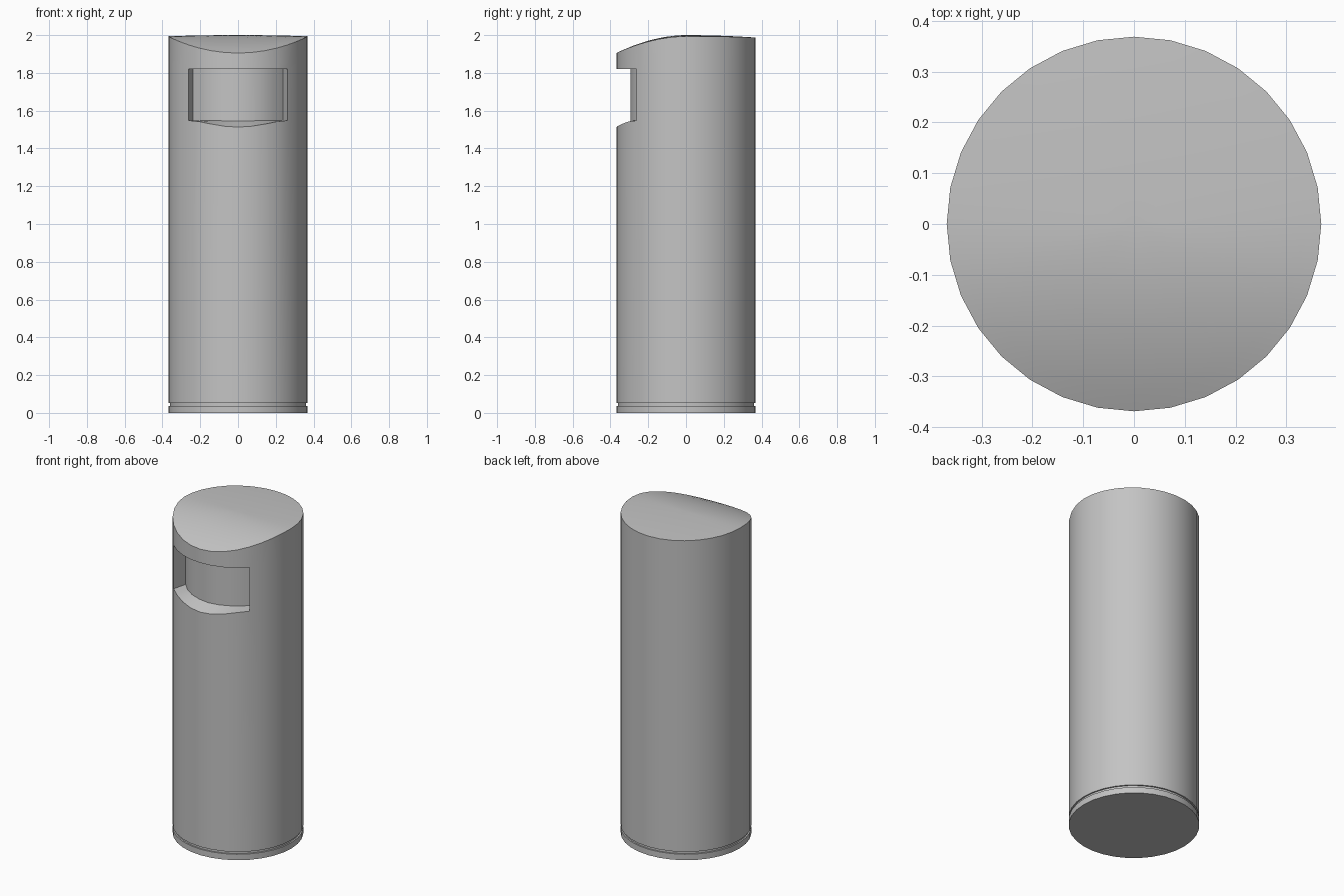
import bpy, bmesh, math

cube = bpy.data.objects.get("Cube")
if cube:
    bpy.data.objects.remove(cube, do_unlink=True)

SIDES, R = 32, 0.369
INNER_R = 0.295          # curved back wall of the opening
SLOT_TOP = 1.82
SLOT = range(20, 29)     # rim columns spanned by the opening, centred on -y

grey = bpy.data.materials.new("grey metal")
grey.use_nodes = True
grey.diffuse_color = (0.55, 0.55, 0.55, 1)
grey.node_tree.nodes["Principled BSDF"].inputs["Base Color"].default_value = (0.55, 0.55, 0.55, 1)


def polar(r, angle):
    return r * math.cos(angle), r * math.sin(angle)


def lid_z(x, y):
    """Curved lid: drops to the front, almost level at the back."""
    t = y / R
    drop = 0.095 * abs(t) ** 1.9 if t < 0 else 0.013 * t * t
    return 2.0 - drop - 0.006 * (x / R) ** 2


def ledge_z(y):
    """Opening floor, rounded down towards the front."""
    t = max(0.0, (-y - 0.262) / 0.107)
    return 1.548 - 0.035 * t * t


def finish(obj):
    obj.data.materials.append(grey)
    bpy.ops.object.select_all(action='DESELECT')
    obj.select_set(True)
    bpy.context.view_layer.objects.active = obj
    bpy.ops.object.shade_smooth_by_angle(angle=math.radians(30))


def disc(name, radius, z0, z1):
    bpy.ops.mesh.primitive_cylinder_add(vertices=SIDES, radius=radius, depth=z1 - z0,
                                        location=(0, 0, (z0 + z1) / 2))
    obj = bpy.context.object
    obj.name = name
    finish(obj)


# Foot plate and recessed shadow gap
disc("foot_plate", R, 0, 0.037)
disc("foot_gap", 0.36, 0.037, 0.052)

# Body shell
bm = bmesh.new()
step = 2 * math.pi / SIDES


def bridge(a, b, closed=True, skip=()):
    n = len(a)
    for i in range(n if closed else n - 1):
        if i not in skip:
            j = (i + 1) % n
            bm.faces.new((a[i], a[j], b[j], b[i]))


def ring(r, height):
    out = []
    for i in range(SIDES):
        x, y = polar(r, i * step)
        out.append(bm.verts.new((x, y, height(i, x, y))))
    return out


bottom = ring(R, lambda i, x, y: 0.052)
lower = ring(R, lambda i, x, y: ledge_z(y) if i in SLOT else 1.548)
upper = ring(R, lambda i, x, y: SLOT_TOP)
rim = ring(R, lambda i, x, y: lid_z(x, y))
bm.faces.new(bottom)
bridge(bottom, lower)
bridge(lower, upper, skip=SLOT[:-1])
bridge(upper, rim)

# Domed lid from shrinking rings
outer = rim
for f in (0.9, 0.75, 0.55, 0.35, 0.15):
    inner = ring(R * f, lambda i, x, y: lid_z(x, y))
    bridge(outer, inner)
    outer = inner
centre = bm.verts.new((0, 0, 2.0))
for i in range(SIDES):
    bm.faces.new((outer[i], outer[(i + 1) % SIDES], centre))

# Opening: convex back wall, floor, ceiling and side cheeks
half = math.radians(54)
back_low, back_high = [], []
for k in range(len(SLOT)):
    x, y = polar(INNER_R, -math.pi / 2 - half + 2 * half * k / (len(SLOT) - 1))
    back_low.append(bm.verts.new((x, y, ledge_z(y))))
    back_high.append(bm.verts.new((x, y, SLOT_TOP)))
front_low = [lower[i] for i in SLOT]
front_high = [upper[i] for i in SLOT]
bridge(front_low, back_low, closed=False)
bridge(back_low, back_high, closed=False)
bridge(back_high, front_high, closed=False)
for e in (0, -1):
    bm.faces.new((front_low[e], back_low[e], back_high[e], front_high[e]))

bmesh.ops.recalc_face_normals(bm, faces=bm.faces)
mesh = bpy.data.meshes.new("bin_body")
bm.to_mesh(mesh)
bm.free()
body = bpy.data.objects.new("bin_body", mesh)
bpy.context.collection.objects.link(body)
finish(body)
